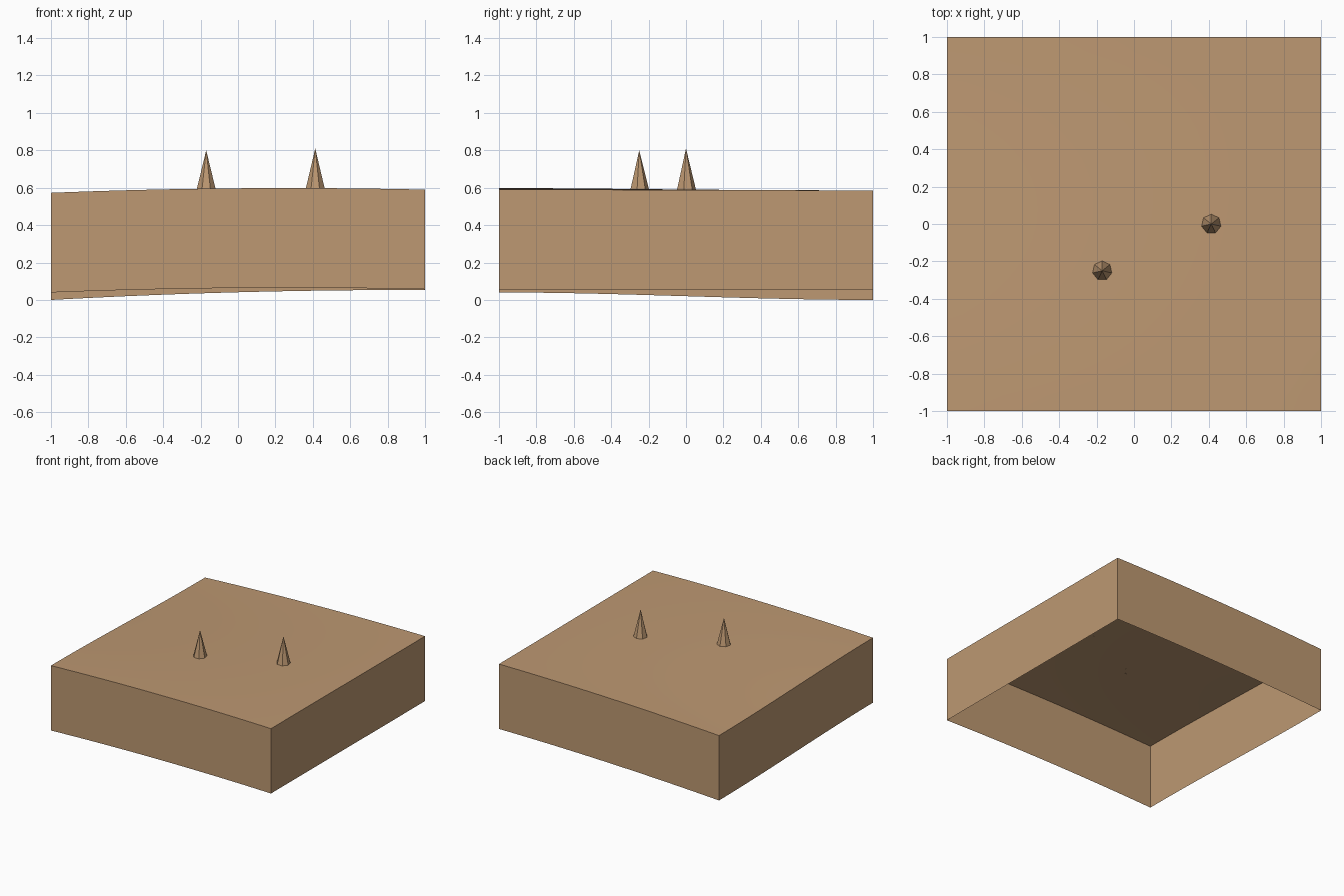
import bpy, bmesh, math
from mathutils import Matrix

cube = bpy.data.objects.get("Cube")
if cube:
    bpy.data.objects.remove(cube, do_unlink=True)

# One sandy colour for everything
sand = bpy.data.materials.new("sand")
sand.use_nodes = True
SAND = (0.51, 0.315, 0.168, 1)
sand.diffuse_color = SAND
sand.node_tree.nodes["Principled BSDF"].inputs["Base Color"].default_value = SAND

DEPTH = 0.533   # height of the side skirt
STEPS = 24      # ground grid resolution


def lower_edge(x, y):
    """Gently rolling height, blended from the front edge to the back edge."""
    front = 0.064 + 0.0085 * x - 0.0155 * x * x
    back = 0.041 + 0.0265 * x - 0.0145 * x * x
    t = (y + 1) / 2
    t = t * t * (3 - 2 * t)
    return front + (back - front) * t


def add_object(name, bm):
    mesh = bpy.data.meshes.new(name)
    bm.to_mesh(mesh)
    bm.free()
    mesh.materials.append(sand)
    obj = bpy.data.objects.new(name, mesh)
    bpy.context.collection.objects.link(obj)
    return obj


# Ground: rolling sheet with its rim extruded down, open underneath
bm = bmesh.new()
bmesh.ops.create_grid(bm, x_segments=STEPS, y_segments=STEPS, size=1)
for v in bm.verts:
    v.co.z = lower_edge(v.co.x, v.co.y) + DEPTH
rim = [e for e in bm.edges if e.is_boundary]
skirt = bmesh.ops.extrude_edge_only(bm, edges=rim)["geom"]
for v in skirt:
    if isinstance(v, bmesh.types.BMVert):
        v.co.z -= DEPTH
bmesh.ops.recalc_face_normals(bm, faces=bm.faces)
if max(bm.faces, key=lambda f: f.calc_center_median().z).normal.z < 0:
    bmesh.ops.reverse_faces(bm, faces=bm.faces)
ground = add_object("ground", bm)
bpy.context.view_layer.objects.active = ground
ground.select_set(True)
bpy.ops.object.shade_smooth_by_angle(angle=math.radians(30))
ground.select_set(False)

# Spikes: seven-sided cones standing on the ground
for name, x, y, tip in (("left_spike", 0.413, 0, 0.81),
                        ("right_spike", -0.17, -0.25, 0.80)):
    base = lower_edge(x, y) + DEPTH
    height = tip - base
    bm = bmesh.new()
    bmesh.ops.create_cone(bm, segments=7, radius1=0.053, radius2=0, depth=height,
                          cap_ends=False,
                          matrix=Matrix.Translation((x, y, base + height / 2)))
    bmesh.ops.remove_doubles(bm, verts=bm.verts, dist=0.0001)
    add_object(name, bm)
